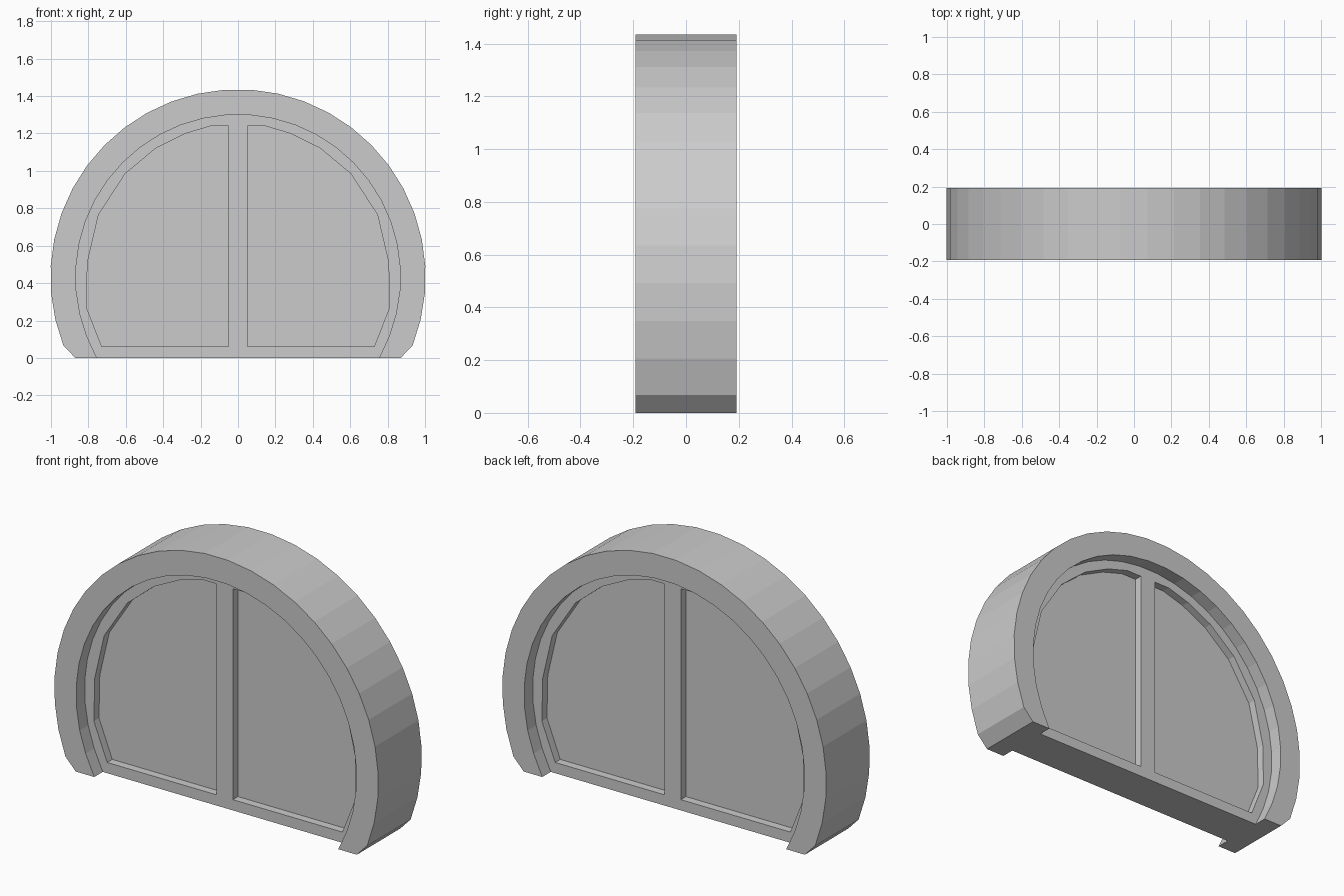
import bpy
from math import sin, cos, radians

if "Cube" in bpy.data.objects:
    bpy.data.objects.remove(bpy.data.objects["Cube"])

CZ, STEP = 0.433, 8.25


def arc(radius, count):
    """Right-hand half of the arch, from the crown down."""
    angles = [radians(STEP * (k + 0.5)) for k in range(count)]
    return [(radius * sin(a), CZ + radius * cos(a)) for a in angles]


def mirrored(points):
    return [(-x, z) for x, z in points]


def whole(half):
    """Full outline: left foot over the crown to the right foot."""
    return mirrored(half)[::-1] + half


def extruded(name, loops, half_depth):
    """Filled x-z outlines (inner loops become holes), extruded along y."""
    curve = bpy.data.curves.new(name, 'CURVE')
    curve.dimensions = '2D'
    curve.fill_mode = 'BOTH'
    curve.extrude = half_depth
    for loop in loops:
        spline = curve.splines.new('POLY')
        spline.points.add(len(loop) - 1)
        for p, (x, z) in zip(spline.points, loop):
            p.co = (x, z, 0, 1)
        spline.use_cyclic_u = True
    obj = bpy.data.objects.new(name, curve)
    bpy.context.collection.objects.link(obj)
    obj.rotation_euler.x = radians(90)
    bpy.ops.object.select_all(action='DESELECT')
    obj.select_set(True)
    bpy.context.view_layer.objects.active = obj
    bpy.ops.object.convert(target='MESH')
    bpy.ops.object.transform_apply(location=False, rotation=True, scale=False)
    bpy.ops.object.mode_set(mode='EDIT')
    bpy.ops.mesh.select_all(action='SELECT')
    bpy.ops.mesh.remove_doubles(threshold=0.0005)
    bpy.ops.mesh.normals_make_consistent(inside=False)
    bpy.ops.object.mode_set(mode='OBJECT')
    bpy.ops.object.shade_flat()
    return obj


# Profiles
outer = whole(arc(1.003, 14) + [(0.87, 0.0)])
inner = whole(arc(0.868, 14) + [(0.755, 0.0)])
pane = [(0.05, 1.24), (0.145, 1.24), (0.28, 1.2), (0.438, 1.122), (0.603, 0.985),
        (0.746, 0.765), (0.805, 0.51), (0.81, 0.27), (0.728, 0.06), (0.05, 0.06)]

# Thick outer surround
extruded("arch_surround", [outer + inner[::-1]], 0.192)

# Recessed frame with central bar and sill
extruded("window_frame", [inner, pane, mirrored(pane)], 0.117)

# Two panes, set deeper still
extruded("pane_right", [pane], 0.072)
extruded("pane_left", [mirrored(pane)], 0.072)
